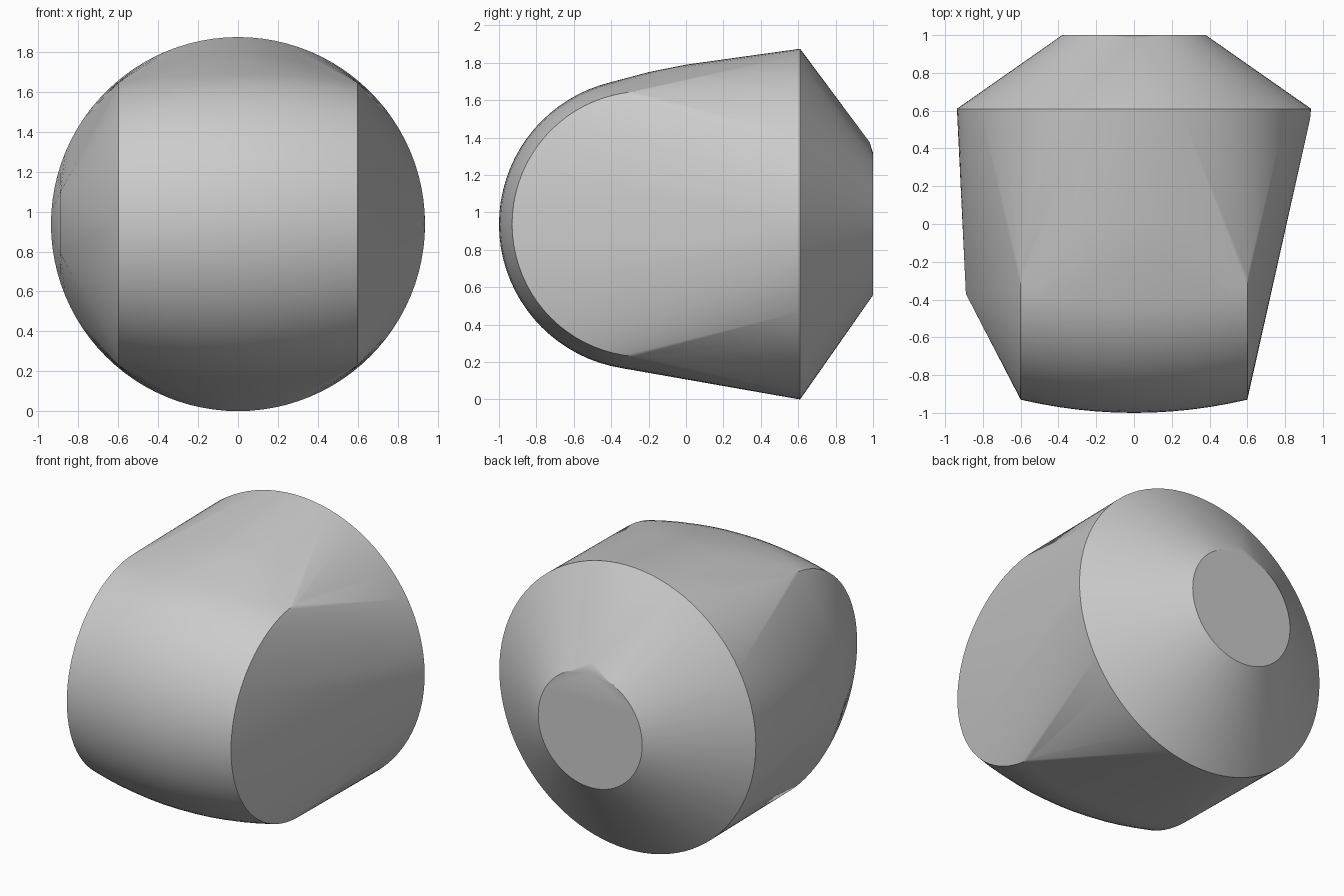
import bpy
import bmesh
from math import cos, sin, tau, radians

cube = bpy.data.objects.get("Cube")
if cube:
    bpy.data.objects.remove(cube, do_unlink=True)

MID_Z = 0.9375
points = []


def ring_y(y, radius, count=96):
    """Circle facing along y, around the body axis."""
    for i in range(count):
        a = tau * i / count
        points.append((radius * cos(a), y, MID_Z + radius * sin(a)))


def ring_x(x, radius, y=-0.22, count=80):
    """Circle facing along x, one slice of the front barrel."""
    for i in range(count):
        a = tau * i / count
        points.append((x, y + radius * cos(a), MID_Z + radius * sin(a)))


# Rear cap and wide rim
ring_y(1.0, 0.38)
ring_y(0.61, 0.9375)

# Bulging front barrel lying across the body
STEPS = 12
for i in range(STEPS + 1):
    t = 2 * i / STEPS - 1
    ring_x(0.6 * t, 0.78 - 0.07 * t * t)

# Gentle crown on the upper surface
for i in range(-4, 5):
    x = 0.08 * i
    points.append((x, 0.0, 1.79 - 0.4 * x * x))
    points.append((x, -0.2, 1.75 - 0.3 * x * x))

# Small side ridge, opposite rim nub and cap nub
for z in (0.79, 1.1):
    points.append((-0.89, -0.37, z))
points.append((0.932, 0.555, MID_Z))
points.append((0.0, 0.982, 1.375))

# Wrap everything in one convex shell
bm = bmesh.new()
for p in points:
    bm.verts.new(p)
bmesh.ops.remove_doubles(bm, verts=bm.verts[:], dist=0.0005)
bmesh.ops.convex_hull(bm, input=bm.verts[:], use_existing_faces=False)
loose = [v for v in bm.verts if not v.link_faces]
bmesh.ops.delete(bm, geom=loose, context='VERTS')
bmesh.ops.dissolve_limit(bm, angle_limit=radians(0.2),
                         verts=bm.verts[:], edges=bm.edges[:])
bmesh.ops.recalc_face_normals(bm, faces=bm.faces[:])

mesh = bpy.data.meshes.new("rounded_shell")
bm.to_mesh(mesh)
bm.free()
shell = bpy.data.objects.new("rounded_shell", mesh)
bpy.context.collection.objects.link(shell)

# Plain grey finish
grey = bpy.data.materials.new("plain_grey")
grey.use_nodes = True
colour = (0.6, 0.6, 0.6, 1.0)
grey.diffuse_color = colour
grey.node_tree.nodes["Principled BSDF"].inputs["Base Color"].default_value = colour
mesh.materials.append(grey)

bpy.ops.object.select_all(action='DESELECT')
shell.select_set(True)
bpy.context.view_layer.objects.active = shell
bpy.ops.object.shade_smooth_by_angle(angle=radians(30))
